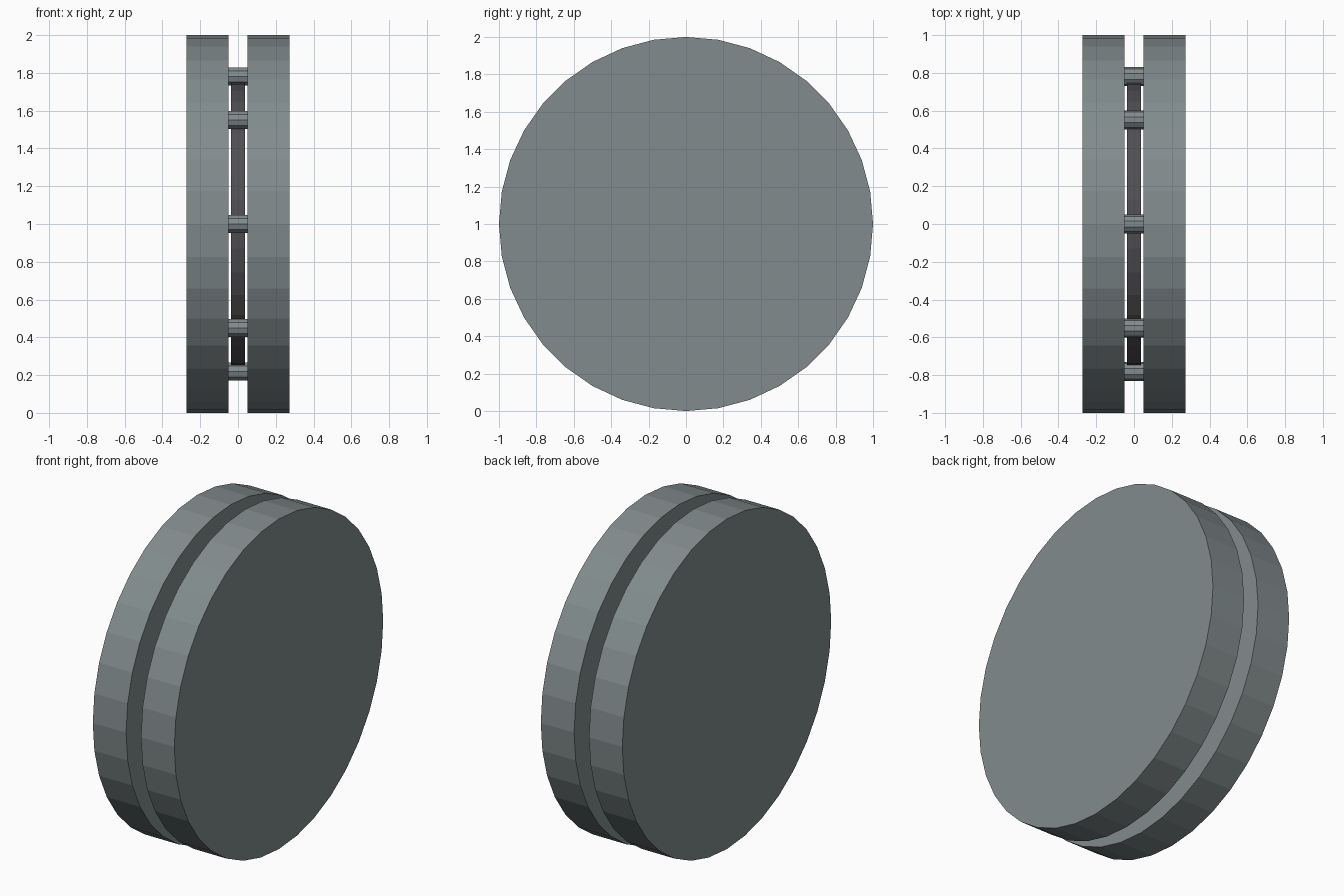
import bpy, math

if "Cube" in bpy.data.objects:
    bpy.data.objects.remove(bpy.data.objects["Cube"])

def material(name, rgb):
    m = bpy.data.materials.new(name)
    m.diffuse_color = (*rgb, 1)
    m.use_nodes = True
    m.node_tree.nodes["Principled BSDF"].inputs["Base Color"].default_value = m.diffuse_color
    return m

steel = material("steel", (0.223, 0.26, 0.265))
dark = material("dark_steel", (0.08, 0.08, 0.085))

def disc(name, radius, x0, x1, sides, mat, y=0.0, z=1.0):
    """Flat-shaded cylinder lying along the x axis from x0 to x1."""
    bpy.ops.mesh.primitive_cylinder_add(
        vertices=sides, radius=radius, depth=x1 - x0,
        location=((x0 + x1) / 2, y, z), rotation=(0, math.pi / 2, 0))
    o = bpy.context.object
    o.name = name
    o.data.materials.append(mat)
    return o

# Two solid outer plates
disc("left_plate", 1.0, -0.273, -0.05, 36, steel)
disc("right_plate", 1.0, 0.05, 0.273, 36, steel)

# Thin dark cage disc floating between the plates
disc("cage", 0.75, -0.036, 0.036, 36, dark)

# Ring of eight rollers bridging the gap
for i in range(8):
    a = i * math.pi / 4
    disc(f"roller_{i + 1}", 0.05, -0.05, 0.05, 10, steel,
         0.78 * math.cos(a), 1 + 0.78 * math.sin(a))
